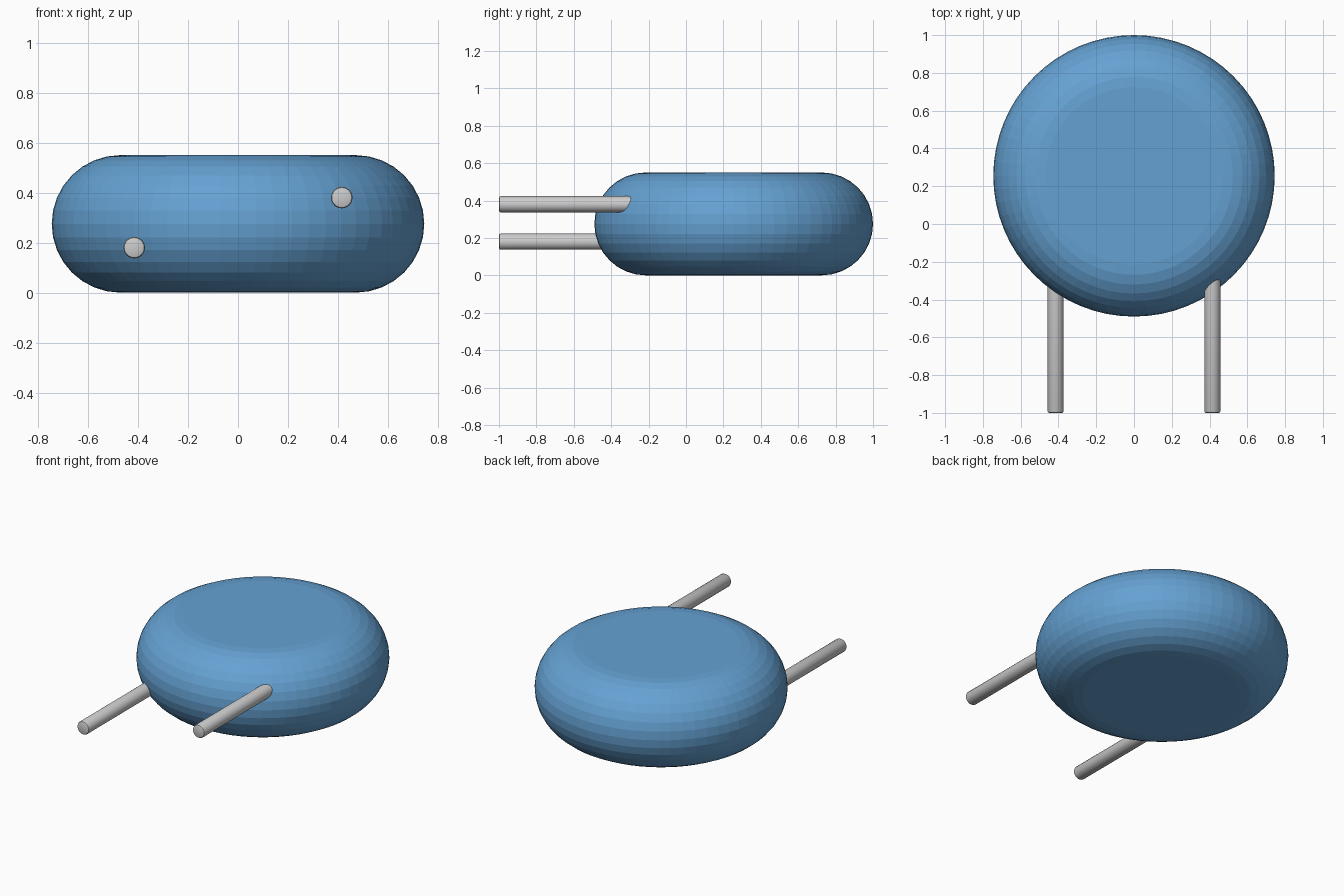
import bpy, bmesh
from math import sin, cos, pi
from mathutils import Matrix

if "Cube" in bpy.data.objects:
    bpy.data.objects.remove(bpy.data.objects["Cube"])

HEIGHT, RADIUS, CENTRE_Y = 0.55, 0.745, 0.255


def lathe(name, profile, segments, matrix):
    """Revolve a (radius, height) profile around z and cap both ends."""
    bm = bmesh.new()
    rings = [[bm.verts.new((r * cos(2 * pi * i / segments),
                            r * sin(2 * pi * i / segments), z))
              for i in range(segments)] for r, z in profile]
    for low, high in zip(rings, rings[1:]):
        for i in range(segments):
            j = (i + 1) % segments
            bm.faces.new((low[i], low[j], high[j], high[i]))
    bm.faces.new(rings[0][::-1])
    bm.faces.new(rings[-1])
    bm.transform(matrix)
    mesh = bpy.data.meshes.new(name)
    bm.to_mesh(mesh)
    bm.free()
    obj = bpy.data.objects.new(name, mesh)
    bpy.context.collection.objects.link(obj)
    return obj


# Disc body with a fully rounded rim
half = HEIGHT / 2
steps = 16
rim = [(RADIUS - half + half * cos(-pi / 2 + pi * k / steps),
        half + half * sin(-pi / 2 + pi * k / steps)) for k in range(steps + 1)]
body = lathe("disc_body", rim, 64, Matrix.Translation((0, CENTRE_Y, 0)))
blue = bpy.data.materials.new("blue_coating")
blue.diffuse_color = (0.13, 0.36, 0.65, 1)
blue.use_nodes = True
blue.node_tree.nodes["Principled BSDF"].inputs["Base Color"].default_value = blue.diffuse_color
body.data.materials.append(blue)

# Two staggered wire leads, with softened tips, running into the body
lead_profile = [(0.034, 0), (0.040, 0.003), (0.043, 0.009), (0.043, 0.85)]
for name, x, z in (("left_lead", -0.415, 0.18), ("right_lead", 0.415, 0.38)):
    place = Matrix.Translation((x, -1, z)) @ Matrix.Rotation(-pi / 2, 4, 'X')
    lead = lathe(name, lead_profile, 24, place)
    bpy.context.view_layer.objects.active = lead
    lead.select_set(True)
    bpy.ops.object.shade_smooth_by_angle()
    lead.select_set(False)
